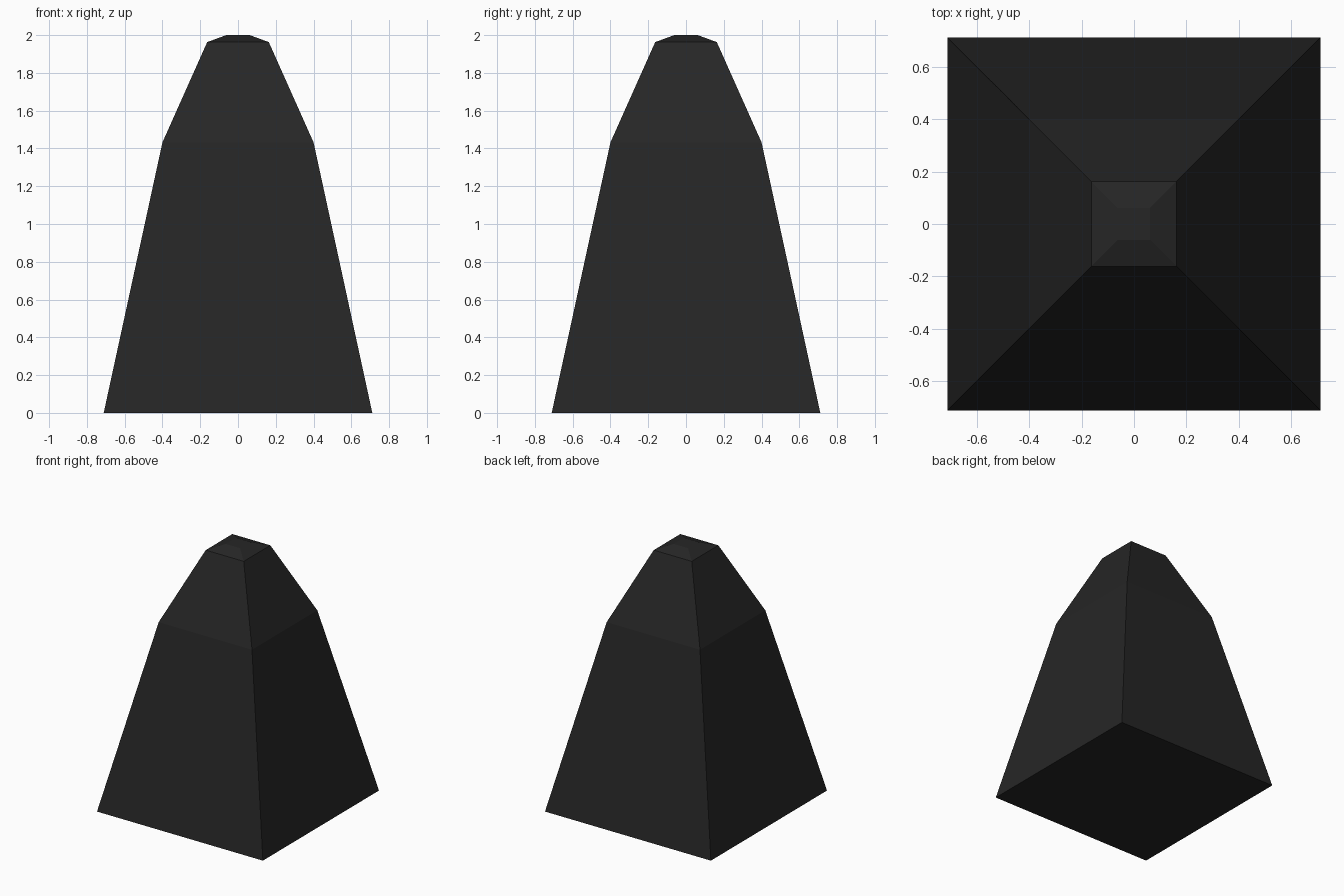
import bpy, bmesh

if "Cube" in bpy.data.objects:
    bpy.data.objects.remove(bpy.data.objects["Cube"])

# Near-black material
mat = bpy.data.materials.new("charcoal black")
mat.diffuse_color = (0.019, 0.019, 0.019, 1)
mat.use_nodes = True
mat.node_tree.nodes["Principled BSDF"].inputs["Base Color"].default_value = mat.diffuse_color

# Square cross-sections from base to tip: (half width, height)
PROFILE = [(0.711, 0.0), (0.40, 1.432), (0.163, 1.963), (0.062, 2.0)]

bm = bmesh.new()
rings = [[bm.verts.new((sx * h, sy * h, z))
          for sx, sy in ((-1, -1), (1, -1), (1, 1), (-1, 1))]
         for h, z in PROFILE]

# Sloping sides
for low, high in zip(rings, rings[1:]):
    for i in range(4):
        j = (i + 1) % 4
        bm.faces.new((low[i], low[j], high[j], high[i]))

# Base and flat tip
bm.faces.new(rings[0][::-1])
bm.faces.new(rings[-1])
bmesh.ops.recalc_face_normals(bm, faces=bm.faces)

mesh = bpy.data.meshes.new("tapered_block")
bm.to_mesh(mesh)
bm.free()
mesh.materials.append(mat)
obj = bpy.data.objects.new("tapered_block", mesh)
bpy.context.collection.objects.link(obj)
